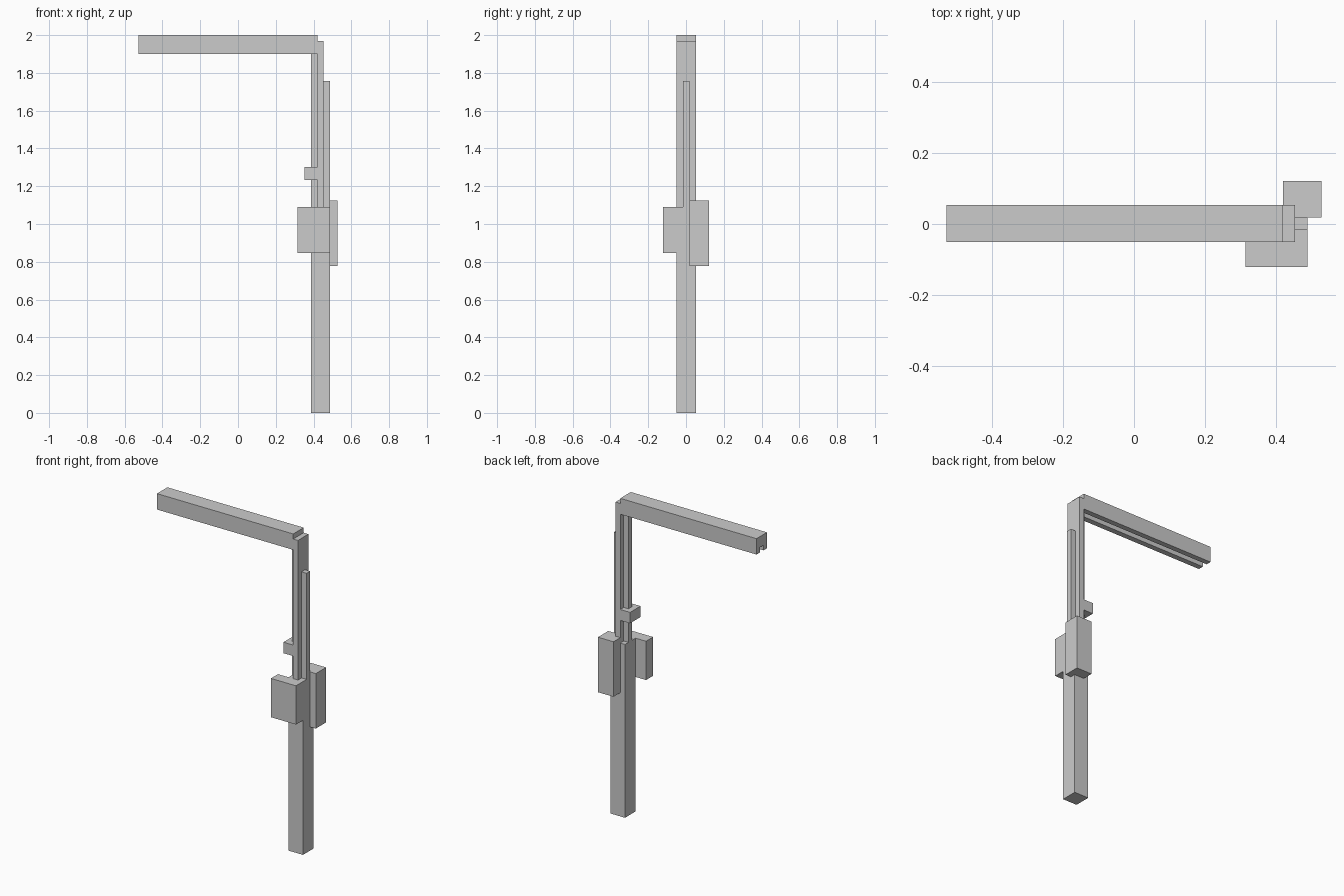
import bpy, bmesh

if "Cube" in bpy.data.objects:
    bpy.data.objects.remove(bpy.data.objects["Cube"])


def prism(name, profile, x0, x1):
    """Extrude a closed (y, z) profile along x."""
    bm = bmesh.new()
    face = bm.faces.new([bm.verts.new((x0, y, z)) for y, z in profile])
    ext = bmesh.ops.extrude_face_region(bm, geom=[face])
    moved = [g for g in ext["geom"] if isinstance(g, bmesh.types.BMVert)]
    bmesh.ops.translate(bm, verts=moved, vec=(x1 - x0, 0, 0))
    bmesh.ops.recalc_face_normals(bm, faces=bm.faces)
    mesh = bpy.data.meshes.new(name)
    bm.to_mesh(mesh)
    bm.free()
    obj = bpy.data.objects.new(name, mesh)
    bpy.context.collection.objects.link(obj)
    return obj


def box(name, x, y, z):
    """Axis-aligned block from (min, max) ranges."""
    (y0, y1), (z0, z1) = y, z
    return prism(name, [(y0, z0), (y1, z0), (y1, z1), (y0, z1)], *x)


POST_Y = (-0.051, 0.053)    # full depth of post and beam
RAIL_Y = (-0.016, 0.019)    # narrow centred rails and beam groove

# Square lower post and the thin backing plate above it
box("lower_post", (0.387, 0.488), POST_Y, (0, 1.09))
box("upper_post_plate", (0.42, 0.453), POST_Y, (1.09, 1.968))

# Narrow rails on the inner and outer faces of the plate
box("inner_rail", (0.387, 0.42), RAIL_Y, (1.09, 1.932))
box("outer_rail", (0.453, 0.488), RAIL_Y, (1.09, 1.757))

# Slider block clasping the inner rail
box("slider_block", (0.352, 0.42), POST_Y, (1.232, 1.301))

# Control boxes on the front and back of the post
box("front_box", (0.314, 0.488), (-0.121, -0.051), (0.846, 1.09))
box("back_box", (0.42, 0.528), (0.019, 0.121), (0.778, 1.124))

# Overhead beam with a groove along its underside
(a, b), (g, h) = POST_Y, RAIL_Y
bottom, ceiling, top = 1.9, 1.932, 2.0
prism("top_beam", [(a, bottom), (g, bottom), (g, ceiling), (h, ceiling),
                   (h, bottom), (b, bottom), (b, top), (a, top)],
      -0.528, 0.42)
